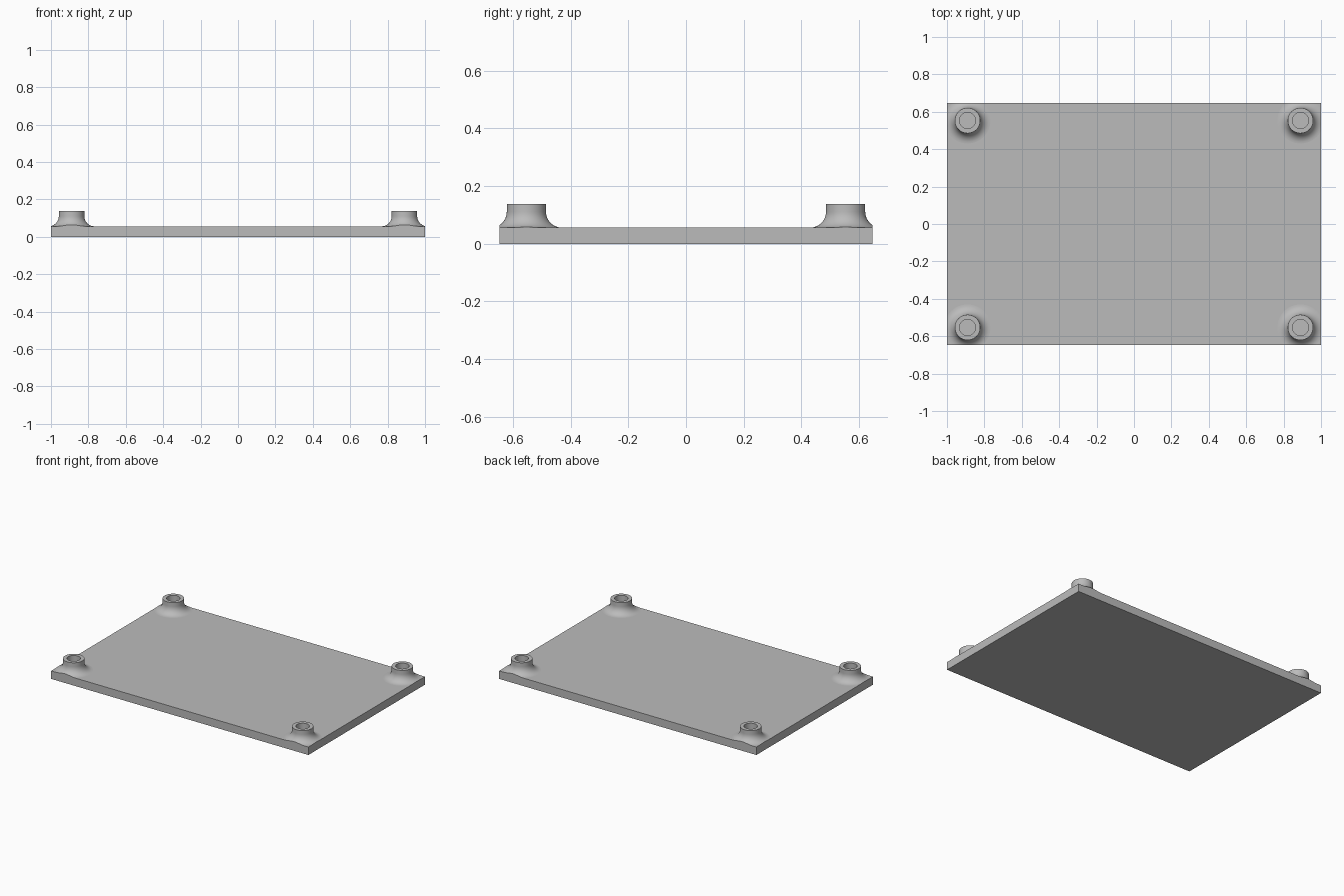
import bpy
import bmesh
import math
from mathutils import Vector

cube = bpy.data.objects.get("Cube")
if cube:
    bpy.data.objects.remove(cube, do_unlink=True)

HALF_X, HALF_Y, PLATE_TOP = 1.0, 0.647, 0.056
POST_X, POST_Y, POST_TOP = 0.89, 0.553, 0.138
POST_R, HOLE_R, FILLET = 0.068, 0.043, 0.055

grey = bpy.data.materials.new("plain grey")
grey.use_nodes = True
colour = (0.5, 0.5, 0.5, 1)
grey.diffuse_color = colour
grey.node_tree.nodes["Principled BSDF"].inputs["Base Color"].default_value = colour


def finish(name, bm):
    bmesh.ops.recalc_face_normals(bm, faces=bm.faces)
    mesh = bpy.data.meshes.new(name)
    bm.to_mesh(mesh)
    bm.free()
    mesh.materials.append(grey)
    obj = bpy.data.objects.new(name, mesh)
    bpy.context.collection.objects.link(obj)
    return obj


# Flat base plate
bm = bmesh.new()
bmesh.ops.create_cube(bm, size=1)
bmesh.ops.scale(bm, verts=bm.verts, vec=(2 * HALF_X, 2 * HALF_Y, PLATE_TOP))
bmesh.ops.translate(bm, verts=bm.verts, vec=(0, 0, PLATE_TOP / 2))
finish("base_plate", bm)


def standoff(name, sx, sy):
    """Hollow post with a flared foot, trimmed flush with the plate edges."""
    profile = [(HOLE_R, PLATE_TOP), (HOLE_R, POST_TOP), (POST_R, POST_TOP)]
    for i in range(11):
        a = math.radians(9 * i)
        profile.append((POST_R + FILLET * (1 - math.cos(a)),
                        PLATE_TOP + FILLET * (1 - math.sin(a))))
    bm = bmesh.new()
    ring = [bm.verts.new((r, 0, z)) for r, z in profile]
    edges = [bm.edges.new((ring[i - 1], ring[i])) for i in range(len(ring))]
    bmesh.ops.spin(bm, geom=ring + edges, cent=(0, 0, 0), axis=(0, 0, 1),
                   angle=2 * math.pi, steps=64, use_merge=True)
    bmesh.ops.remove_doubles(bm, verts=bm.verts, dist=1e-5)
    bmesh.ops.translate(bm, verts=bm.verts, vec=(sx * POST_X, sy * POST_Y, 0))
    for edge, normal in ((Vector((sx * HALF_X, 0, 0)), Vector((sx, 0, 0))),
                         (Vector((0, sy * HALF_Y, 0)), Vector((0, sy, 0)))):
        cut = bmesh.ops.bisect_plane(bm, geom=bm.verts[:] + bm.edges[:] + bm.faces[:],
                                     plane_co=edge, plane_no=normal, clear_outer=True)
        rim = [e for e in cut["geom_cut"] if isinstance(e, bmesh.types.BMEdge)]
        bmesh.ops.holes_fill(bm, edges=rim, sides=0)
    return finish(name, bm)


# Four corner standoffs
bpy.ops.object.select_all(action="DESELECT")
for sy, end in ((-1, "front"), (1, "back")):
    for sx, side in ((-1, "right"), (1, "left")):
        post = standoff(f"{end}_{side}_standoff", sx, sy)
        post.select_set(True)
        bpy.context.view_layer.objects.active = post
bpy.ops.object.shade_smooth_by_angle(angle=math.radians(30))
